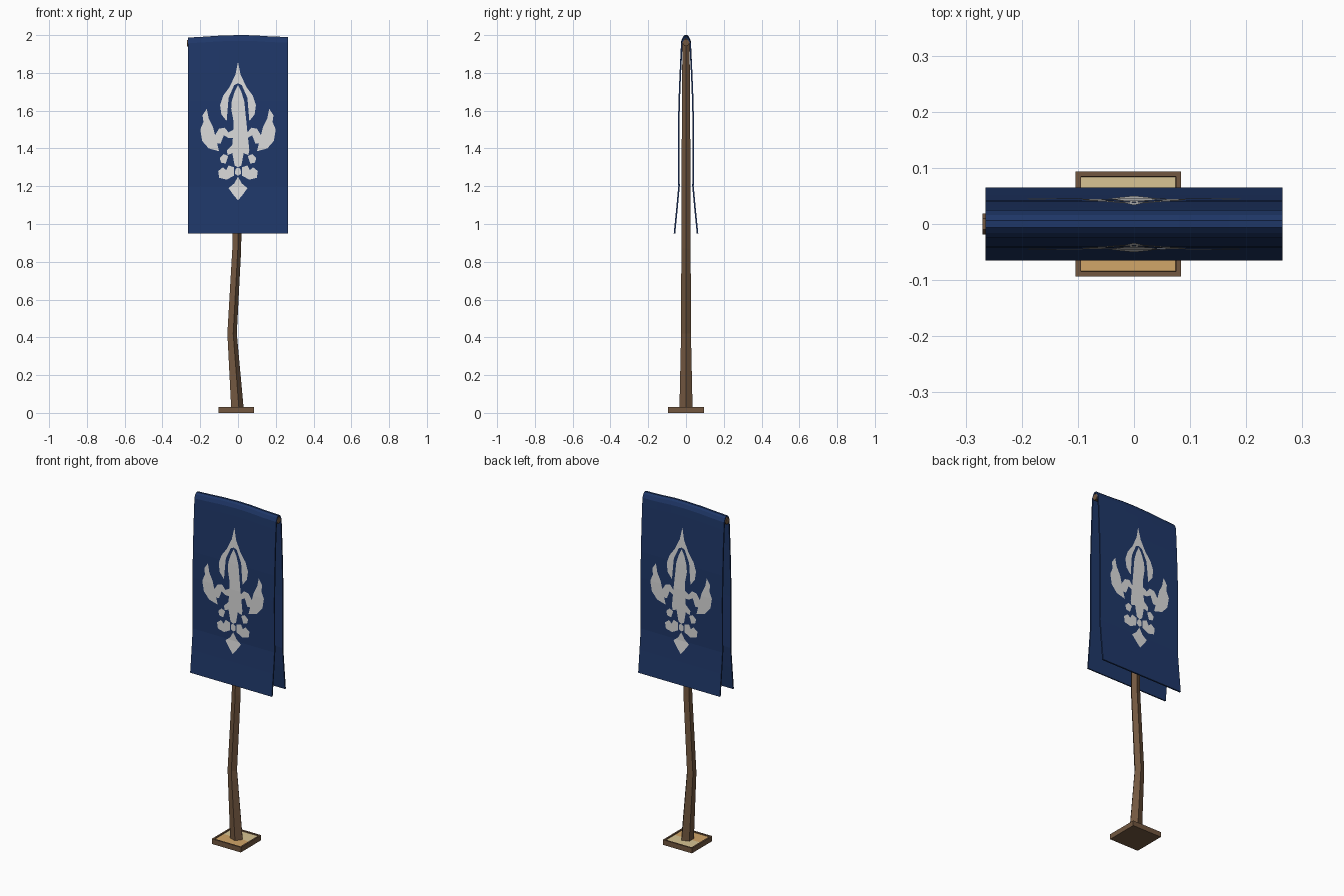
import bpy, bmesh, math
from mathutils import Vector

if "Cube" in bpy.data.objects:
    bpy.data.objects.remove(bpy.data.objects["Cube"])


def material(name, r, g, b):
    m = bpy.data.materials.new(name)
    m.diffuse_color = tuple((c / 255) ** 2.2 for c in (r, g, b)) + (1,)
    m.use_nodes = True
    m.node_tree.nodes["Principled BSDF"].inputs["Base Color"].default_value = m.diffuse_color
    return m


NAVY = material("navy cloth", 36, 58, 104)
SILVER = material("pale silver", 218, 218, 218)
WOOD = material("brown wood", 114, 88, 66)
TAN = material("tan wood", 208, 164, 104)
CREAM = material("cream wood", 214, 194, 146)


def make(name, bm, *mats):
    me = bpy.data.meshes.new(name)
    bm.to_mesh(me)
    bm.free()
    for m in mats:
        me.materials.append(m)
    ob = bpy.data.objects.new(name, me)
    bpy.context.collection.objects.link(ob)
    return ob


def interp(table, t):
    for (a, va), (b, vb) in zip(table, table[1:]):
        if t <= b:
            return va + (vb - va) * (t - a) / (b - a)
    return table[-1][1]


def tube(name, path, sides, u, v, mat):
    """Faceted tube through (point, radius) pairs, rings spanned by u and v."""
    bm = bmesh.new()
    u, v = Vector(u), Vector(v)
    rings = []
    for p, r in path:
        angs = [2 * math.pi * k / sides for k in range(sides)]
        rings.append([bm.verts.new(Vector(p) + r * (u * math.cos(a) + v * math.sin(a))) for a in angs])
    for a, b in zip(rings, rings[1:]):
        for k in range(sides):
            n = (k + 1) % sides
            bm.faces.new((a[k], a[n], b[n], b[k]))
    bm.faces.new(rings[0])
    bm.faces.new(rings[-1])
    bmesh.ops.recalc_face_normals(bm, faces=bm.faces)
    return make(name, bm, mat)


# Base: square slab with a rim and a two-tone sunken top
bm = bmesh.new()
bmesh.ops.create_cube(bm, size=1)
for v in bm.verts:
    v.co = Vector((v.co.x * 0.188 - 0.01, v.co.y * 0.188, (v.co.z + 0.5) * 0.03))
top = [f for f in bm.faces if f.normal.z > 0.9]
bmesh.ops.inset_region(bm, faces=top, thickness=0.013, depth=0)
bmesh.ops.inset_region(bm, faces=top, thickness=0.001, depth=-0.005)
bmesh.ops.bisect_plane(bm, geom=top + list(top[0].edges) + list(top[0].verts),
                       plane_co=(0, 0, 0), plane_no=(0, 1, 0))
for f in bm.faces:
    c = f.calc_center_median()
    if f.normal.z > 0.9 and abs(c.y) < 0.075 and abs(c.x + 0.01) < 0.07:
        f.material_index = 2 if c.y > 0 else 1
make("base", bm, WOOD, TAN, CREAM)

# Crooked five-sided pole
tube("pole", [((-0.005, 0, 0.002), 0.037), ((-0.034, 0, 0.42), 0.0275),
              ((-0.009, 0, 0.87), 0.026), ((-0.004, 0, 1.4), 0.024),
              ((0, 0, 1.97), 0.02)], 5, (1, 0, 0), (0, 1, 0), WOOD)

# Slightly bowed crossbar, and the same bow for the top of the cloth
BOW = [(-0.27, -0.008), (-0.19, -0.004), (-0.1, 0.002), (0, 0.005),
       (0.08, 0.004), (0.17, -0.002), (0.265, -0.005)]
tube("crossbar", [((x, 0, 1.965 + dz), 0.019) for x, dz in BOW], 6,
     (0, 1, 0), (0, 0, 1), WOOD)

# Cloth: half profile of (height, distance from the middle), draped over both sides
HALF = [(0.95, 0.065), (1.08, 0.052), (1.2, 0.041), (1.35, 0.042), (1.5, 0.043),
        (1.65, 0.04), (1.8, 0.034), (1.92, 0.028), (1.965, 0.025), (1.985, 0.016), (1.995, 0.006)]
profile = [(-y, z) for z, y in HALF] + [(y, z) for z, y in reversed(HALF)]
bm = bmesh.new()
grid = []
for x, dz in BOW:
    x = max(-0.265, x)
    grid.append([bm.verts.new((x, y, z + (dz if z > 1.9 else 0))) for y, z in profile])
for a, b in zip(grid, grid[1:]):
    for j in range(len(profile) - 1):
        bm.faces.new((a[j], b[j], b[j + 1], a[j + 1]))
cloth = make("banner_cloth", bm, NAVY)
sol = cloth.modifiers.new("thickness", "SOLIDIFY")
sol.thickness, sol.offset = 0.008, -1

# Emblem: heraldic lily; centre shapes are right halves closed by reflection
CENTRE = [
    # inner petal and stem
    [(0, 1.735), (0.018, 1.70), (0.033, 1.65), (0.036, 1.61), (0.025, 1.55), (0.024, 1.50),
     (0.03, 1.42), (0.06, 1.39), (0.055, 1.365), (0.03, 1.375), (0.018, 1.31), (0, 1.30)],
    # lower knot
    [(0, 1.30), (0.014, 1.29), (0.016, 1.265), (0, 1.255)],
    # bottom diamond
    [(0, 1.25), (0.02, 1.215), (0.05, 1.19), (0.025, 1.155), (0, 1.125)],
]
SIDE = [
    # flame-shaped top petal
    [(0, 1.86), (0.014, 1.79), (0.045, 1.725), (0.078, 1.68), (0.095, 1.63), (0.088, 1.58),
     (0.06, 1.545), (0.068, 1.60), (0.06, 1.645), (0.04, 1.69), (0.02, 1.735), (0, 1.745)],
    # outer horn
    [(0.165, 1.61), (0.188, 1.575), (0.183, 1.54), (0.2, 1.50), (0.19, 1.44), (0.155, 1.40),
     (0.10, 1.385), (0.118, 1.41), (0.14, 1.44), (0.128, 1.475), (0.133, 1.515), (0.155, 1.56)],
    # curled arm
    [(0.024, 1.50), (0.05, 1.485), (0.07, 1.51), (0.10, 1.505), (0.122, 1.47), (0.118, 1.425),
     (0.092, 1.425), (0.092, 1.455), (0.075, 1.47), (0.05, 1.455), (0.027, 1.455)],
    # small leaf
    [(0.052, 1.36), (0.075, 1.37), (0.097, 1.35), (0.09, 1.325), (0.065, 1.32)],
    # lower curl
    [(0.02, 1.30), (0.05, 1.31), (0.062, 1.285), (0.08, 1.30), (0.105, 1.28), (0.10, 1.245),
     (0.06, 1.235), (0.022, 1.255), (0.045, 1.265), (0.045, 1.285)],
]


def emblem(name, side):
    bm = bmesh.new()
    shapes = [s + [(-x, z) for x, z in reversed(s) if x] for s in CENTRE]
    shapes += SIDE + [[(-x, z) for x, z in s] for s in SIDE]
    for s in shapes:
        bm.faces.new([bm.verts.new((x, 0, z)) for x, z in s])
    bmesh.ops.triangulate(bm, faces=bm.faces)
    for z, _ in HALF:  # cut along the cloth folds so the plate follows them
        bmesh.ops.bisect_plane(bm, geom=bm.verts[:] + bm.edges[:] + bm.faces[:],
                               plane_co=(0, 0, z), plane_no=(0, 0, 1))
    for v in bm.verts:
        v.co.y = side * (interp(HALF, v.co.z) + 0.0025)
    bm.normal_update()
    bmesh.ops.reverse_faces(bm, faces=[f for f in bm.faces if f.normal.y * side < 0])
    make(name, bm, SILVER)


emblem("front_emblem", -1)
emblem("back_emblem", 1)
